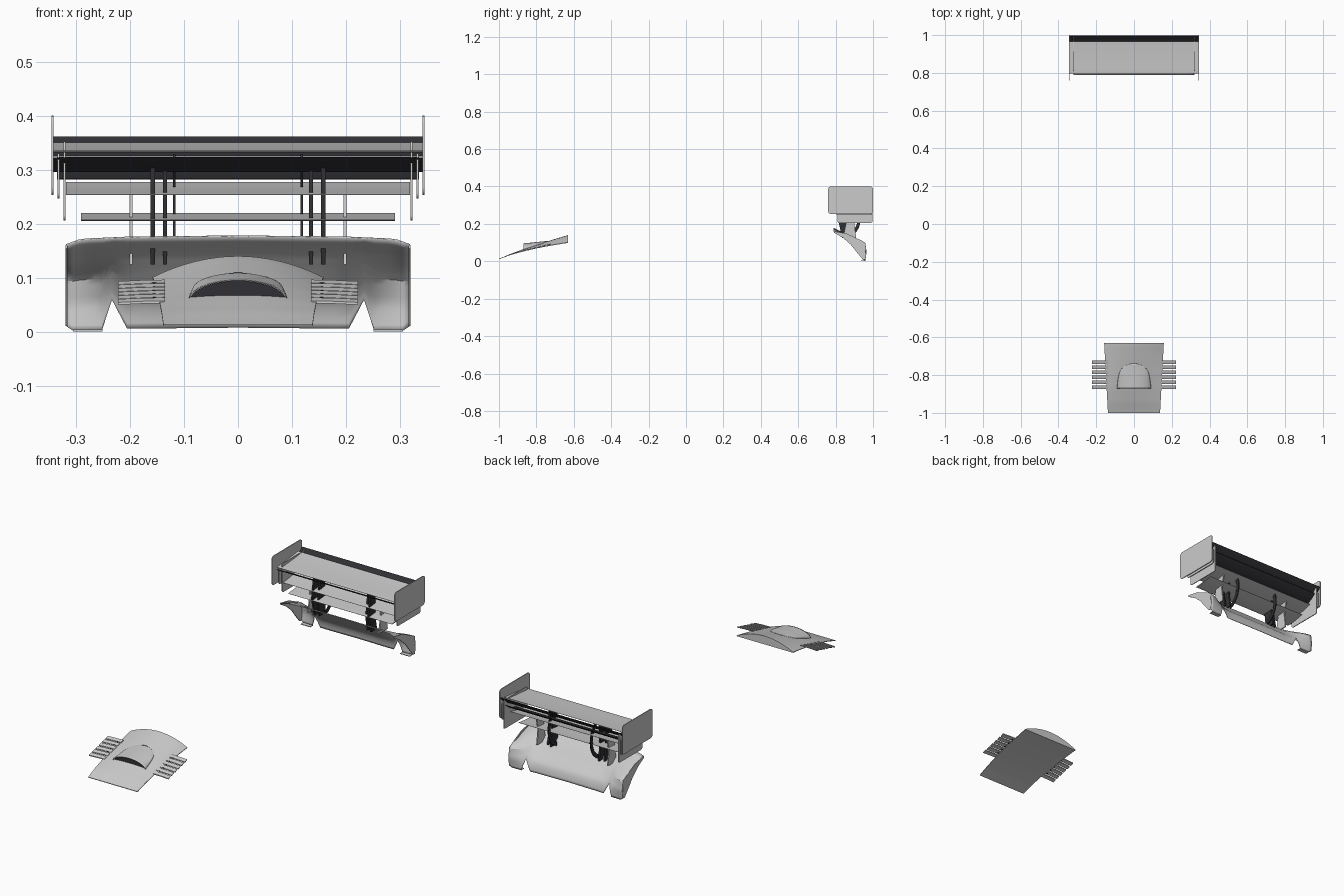
import bpy, bmesh, math

if "Cube" in bpy.data.objects:
    bpy.data.objects.remove(bpy.data.objects["Cube"])

dark = bpy.data.materials.new("dark_carbon")
dark.diffuse_color = (0.03, 0.03, 0.035, 1)
dark.use_nodes = True
dark.node_tree.nodes["Principled BSDF"].inputs["Base Color"].default_value = dark.diffuse_color


def finish(name, bm, mat=None, solid=0, smooth=True):
    bmesh.ops.recalc_face_normals(bm, faces=bm.faces)
    me = bpy.data.meshes.new(name)
    bm.to_mesh(me)
    bm.free()
    ob = bpy.data.objects.new(name, me)
    bpy.context.collection.objects.link(ob)
    if mat:
        me.materials.append(mat)
    if solid:
        m = ob.modifiers.new("thickness", 'SOLIDIFY')
        m.thickness = solid
        m.offset = 0
    if smooth:
        bpy.ops.object.select_all(action='DESELECT')
        ob.select_set(True)
        bpy.context.view_layer.objects.active = ob
        bpy.ops.object.shade_smooth_by_angle(angle=math.radians(30))
    return ob


def loft(name, sections, closed=True, mat=None, solid=0):
    bm = bmesh.new()
    rings = [[bm.verts.new(p) for p in s] for s in sections]
    n = len(rings[0])
    for a, b in zip(rings, rings[1:]):
        for i in range(n if closed else n - 1):
            j = (i + 1) % n
            bm.faces.new((a[i], a[j], b[j], b[i]))
    if closed:
        bm.faces.new(rings[0])
        bm.faces.new(rings[-1])
    return finish(name, bm, mat, solid)


def plate(name, x, pts, th, mat=None):
    # side plate drawn in y-z, one copy per side
    for s, side in ((-1, "left"), (1, "right")):
        loft(name + "_" + side, [[(s * x + d, y, z) for y, z in pts] for d in (-th / 2, th / 2)], mat=mat)


def rounded(y0, y1, z0, z1, r):
    out = []
    for cy, cz, a0 in ((y1 - r, z1 - r, 0), (y0 + r, z1 - r, 90), (y0 + r, z0 + r, 180), (y1 - r, z0 + r, 270)):
        for k in range(5):
            a = math.radians(a0 + k * 22.5)
            out.append((cy + r * math.cos(a), cz + r * math.sin(a)))
    return out


def wing(name, hw, le, te, camber, th, mat=None):
    # cambered aerofoil from leading edge to trailing edge
    n, up, lo = 14, [], []
    for i in range(n + 1):
        t = (1 - math.cos(math.pi * i / n)) / 2
        y = le[0] + (te[0] - le[0]) * t
        z = le[1] + (te[1] - le[1]) * t - camber * 4 * t * (1 - t)
        h = th * (1.5 * math.sqrt(t) * (1 - t) + 0.12)
        up.append((y, z + h / 2))
        lo.append((y, z - h / 2))
    prof = up + lo[::-1]
    loft(name, [[(x, y, z) for y, z in prof] for x in (-hw, hw)], mat=mat)


def interp(table, v):
    for (a, p), (b, q) in zip(table, table[1:]):
        if v <= b:
            return p + (q - p) * max(0, v - a) / (b - a)
    return table[-1][1]


# hood panel
EDGE = [(-1, 0.014), (-0.94, 0.036), (-0.87, 0.056), (-0.8, 0.072), (-0.72, 0.087), (-0.635, 0.101)]


def hood_z(x, y):
    t = max(0, (y + 1) / 0.37)
    w = 0.138 + 0.02 * t
    return interp(EDGE, y) + 0.039 * t ** 1.4 * max(0, 1 - (x / w) ** 2)


secs = []
for j in range(25):
    t = j / 24
    y, w = -1 + 0.37 * t, 0.138 + 0.02 * t
    xs = [w * (k / 12 - 1) for k in range(25)]
    secs.append([(x, y, hood_z(x, y)) for x in xs] +
                [(w, y, interp(EDGE, y) - 0.003), (-w, y, interp(EDGE, y) - 0.003)])
loft("hood_panel", secs)

# hood scoop with dark mouth
secs = []
for j in range(15):
    s = j / 14
    y = -0.87 + 0.132 * s
    w = 0.09 * max(0.02, (1 - 0.25 * s) * (1 - s ** 6)) ** 0.7
    h = 0.029 * (1 - s) ** 1.1
    row = []
    for k in range(21):
        a = math.pi * k / 20
        x = w * math.cos(a)
        row.append((x, y, hood_z(x, y) + 0.001 + h * math.sin(a)))
    secs.append(row)
loft("hood_scoop", secs, closed=False, solid=0.002)
bm = bmesh.new()
bm.faces.new([bm.verts.new((x * 0.97, -0.862, z - 0.001)) for x, y, z in secs[0]])
finish("scoop_mouth", bm, dark, smooth=False)

# louvre blades and pins beside the hood
for s, side in ((-1, "left"), (1, "right")):
    for i in range(6):
        y = -0.874 + 0.0265 * i
        z = 0.05 + 0.0066 * i
        prof = [(y, z), (y + 0.018, z + 0.006), (y + 0.018, z + 0.0105), (y, z + 0.0045)]
        loft(f"louvre_{side}_{i}",
             [[(s * x, py, pz + dz) for py, pz in prof] for x, dz in ((0.135, 0.003), (0.18, 0.002), (0.222, 0))])
    for i in range(5):
        bm = bmesh.new()
        bmesh.ops.create_cone(bm, cap_ends=True, segments=12, radius1=0.005, radius2=0.005, depth=0.005)
        bmesh.ops.translate(bm, verts=bm.verts, vec=(s * 0.155, -0.843 + 0.0265 * i, 0.062 + 0.0066 * i))
        finish(f"louvre_pin_{side}_{i}", bm, dark)

# rear wing elements
wing("main_wing", 0.341, (0.797, 0.333), (0.967, 0.35), 0.003, 0.008)
wing("leading_edge_strip", 0.341, (0.797, 0.322), (0.85, 0.296), 0.002, 0.006, dark)
wing("upper_flap", 0.341, (0.958, 0.325), (0.998, 0.361), 0.004, 0.005, dark)
wing("middle_flap", 0.335, (0.90, 0.283), (0.985, 0.323), 0.008, 0.008, dark)
wing("lower_wing", 0.318, (0.815, 0.254), (0.95, 0.277), 0.004, 0.007)
wing("beam_wing", 0.29, (0.815, 0.207), (0.925, 0.219), 0.002, 0.008)

# wing end plates
plate("end_plate", 0.343, rounded(0.76, 1.0, 0.253, 0.40, 0.015), 0.004)
plate("inner_end_plate", 0.321, rounded(0.81, 0.998, 0.206, 0.352, 0.01), 0.004)
plate("middle_end_plate", 0.332, rounded(0.80, 0.996, 0.247, 0.33, 0.01), 0.004)

# wing supports
plate("front_strut", 0.158, [(0.815, 0.215), (0.83, 0.32), (0.87, 0.32), (0.865, 0.2), (0.88, 0.125), (0.835, 0.125)], 0.008, dark)
plate("centre_strut", 0.135, [(0.83, 0.2), (0.845, 0.31), (0.885, 0.31), (0.88, 0.2), (0.89, 0.125), (0.84, 0.125)], 0.008, dark)
neck = [[], []]
for k in range(13):
    a = math.radians(-75 + 150 * k / 12)
    for n, r in ((0, 0.085), (1, 0.105)):
        neck[n].append((0.845 + 0.85 * r * math.cos(a), 0.228 + r * math.sin(a)))
plate("curved_strut", 0.118, neck[0] + neck[1][::-1], 0.005, dark)
plate("outer_strut", 0.198, [(0.84, 0.125), (0.855, 0.2), (0.86, 0.26), (0.915, 0.265), (0.9, 0.2), (0.91, 0.125)], 0.006)

# rear bumper skin, swept across x with notched lower edge
MID = [(0, 0.952), (0.03, 0.947), (0.055, 0.938), (0.075, 0.917), (0.1, 0.89), (0.125, 0.868), (0.15, 0.843), (0.168, 0.81), (0.178, 0.79)]
END = [(0, 0.957), (0.05, 0.964), (0.1, 0.957), (0.125, 0.91), (0.15, 0.86), (0.165, 0.81), (0.178, 0.79)]
TOP = [(0, 0.177), (0.2, 0.175), (0.29, 0.171), (0.318, 0.161)]
LOW = [(0, 0.008), (0.205, 0.006), (0.233, 0.06), (0.252, 0.002), (0.305, 0.002), (0.318, 0.011)]
half = [0, 0.04, 0.08, 0.12, 0.145, 0.175, 0.205, 0.219, 0.233, 0.243, 0.252, 0.265, 0.28, 0.295, 0.305, 0.318]
secs = []
for x in [-v for v in half[:0:-1]] + half:
    ax = abs(x)
    zt, zb = interp(TOP, ax), interp(LOW, ax)
    f = min(1, max(0, (ax - 0.17) / 0.148))
    f = f * f * (3 - 2 * f)
    row = []
    for k in range(17):
        z = zb + (zt - zb) * k / 16
        q = 0.178 * z / zt if z > 0.12 else z
        row.append((x, interp(MID, q) * (1 - f) + interp(END, q) * f, z))
    secs.append(row)
loft("rear_bumper", secs, closed=False, solid=0.003)

# bumper ends and foot undersides
plate("bumper_end", 0.317, [(0.79, 0.161), (0.86, 0.148), (0.91, 0.124), (0.957, 0.1), (0.962, 0.03), (0.957, 0.011),
                            (0.945, 0.011), (0.92, 0.04), (0.88, 0.09), (0.84, 0.125), (0.79, 0.154)], 0.004)
plate("bumper_foot", 0.278, [(0.935, 0.001), (0.957, 0.001), (0.957, 0.004), (0.935, 0.004)], 0.054)
